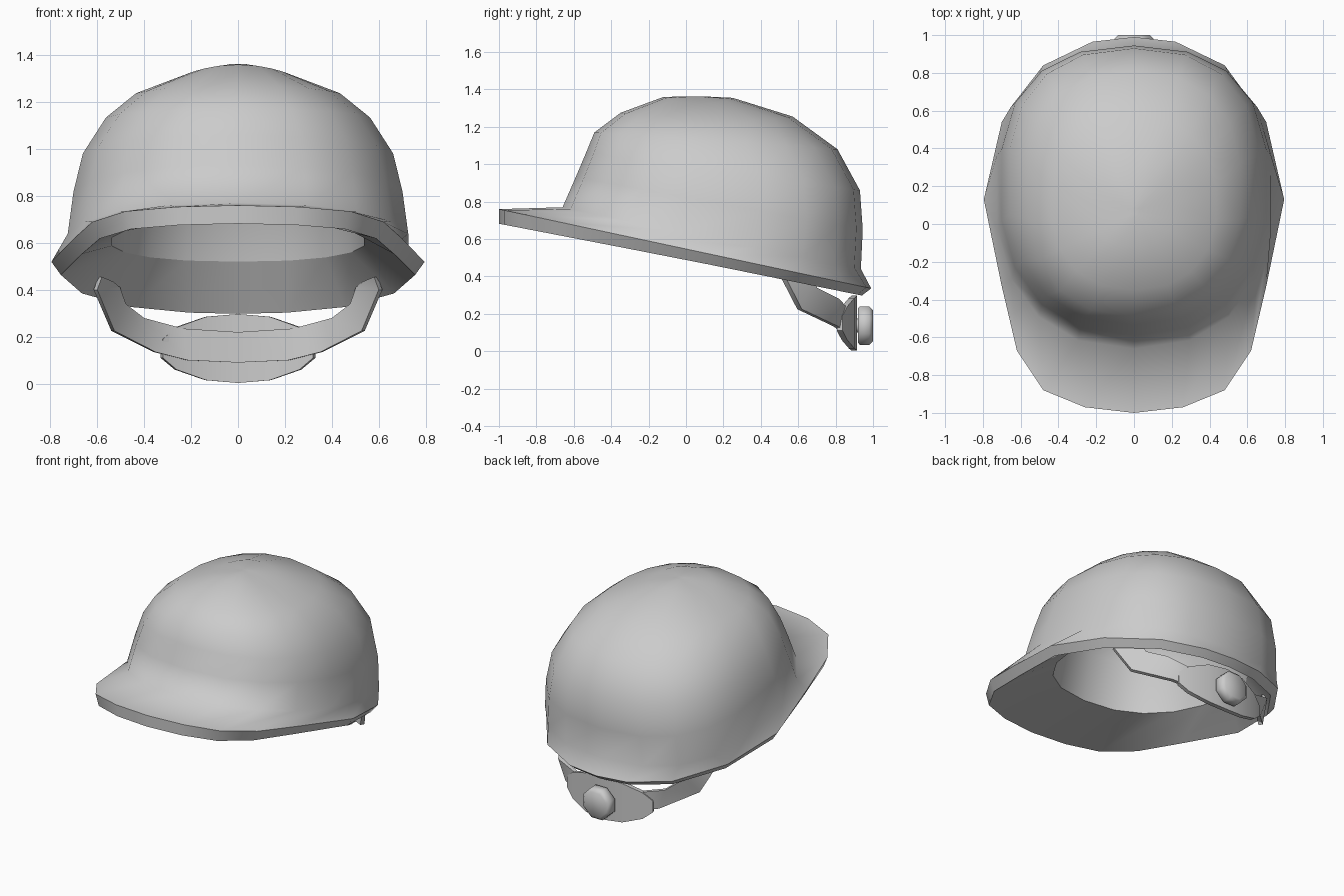
import bpy, bmesh
from math import sin, cos, pi

old = bpy.data.objects.get("Cube")
if old:
    bpy.data.objects.remove(old, do_unlink=True)

grey = bpy.data.materials.new("plain grey")
grey.use_nodes = True
colour = (0.6, 0.6, 0.6, 1)
grey.diffuse_color = colour
grey.node_tree.nodes["Principled BSDF"].inputs["Base Color"].default_value = colour


def loft(name, rings, sharp_rings=(), sharp_angle=None):
    """Skin a list of equal-length closed rings and cap both ends."""
    bm = bmesh.new()
    loops = [[bm.verts.new(p) for p in ring] for ring in rings]
    n = len(loops[0])
    for a, b in zip(loops, loops[1:]):
        for i in range(n):
            bm.faces.new((a[i], a[(i + 1) % n], b[(i + 1) % n], b[i]))
    for end in (loops[0], loops[-1]):
        bm.faces.new(end)
    bmesh.ops.recalc_face_normals(bm, faces=bm.faces)
    for f in bm.faces:
        f.smooth = True
    for r in sharp_rings:
        for i in range(n):
            bm.edges.get((loops[r][i], loops[r][(i + 1) % n])).smooth = False
    mesh = bpy.data.meshes.new(name)
    bm.to_mesh(mesh)
    bm.free()
    obj = bpy.data.objects.new(name, mesh)
    bpy.context.collection.objects.link(obj)
    mesh.materials.append(grey)
    if sharp_angle:
        bpy.ops.object.select_all(action='DESELECT')
        obj.select_set(True)
        bpy.context.view_layer.objects.active = obj
        bpy.ops.object.shade_smooth_by_angle(angle=sharp_angle)
    return obj


def mirrored(half):
    """Complete a half outline that starts and ends on the centre plane."""
    return half + [(-x, y, z) for x, y, z in half[-2:0:-1]]


def dome_ring(front, back, width, z_front, z_back, drop=0.0, square=0.9):
    """Tilted oval from front to back; a lower square gives fuller back corners."""
    half = []
    for k in range(10):
        s, c = sin(k * pi / 9), cos(k * pi / 9)
        s = max(s, 0) ** 0.85
        c = c ** 0.9 if c > 0 else -(-c) ** square
        y = (front + back) / 2 - c * (back - front) / 2
        z = (z_front + z_back) / 2 + c * (z_front - z_back) / 2 - drop * s * s
        half.append((width * s, y, z))
    return mirrored(half)


# Brim outline, lying in a plane that falls toward the back
outline = [(0, -1), (.26, -.97), (.48, -.88), (.62, -.67), (.70, -.33),
           (.795, .13), (.70, .54), (.48, .84), (.22, .965), (0, .99)]
rim_top = mirrored([(x, y, .76 - .213 * (y + 1)) for x, y in outline])
rim_low = [(x * .95, y if y < 0 else y * .95, z - .058 + .02 * y)
           for x, y, z in rim_top]

# Shell: inner dome, opening, brim and outer dome in one skin
shell_rings = [
    dome_ring(-.10, .35, .20, 1.29, 1.27),
    dome_ring(-.33, .60, .41, 1.18, 1.14),
    dome_ring(-.42, .77, .51, 1.00, .90),
    dome_ring(-.49, .83, .545, .69, .52),
    rim_low,
    rim_top,
    dome_ring(-.66, .935, .735, .77, .44, square=.72),
    dome_ring(-.59, .945, .71, .93, .65, square=.72),
    dome_ring(-.535, .93, .67, 1.06, .86, square=.76),
    dome_ring(-.49, .81, .57, 1.17, 1.08, square=.8),
    dome_ring(-.35, .57, .44, 1.275, 1.255, .03),
    dome_ring(-.12, .25, .21, 1.36, 1.355, .035),
    dome_ring(.04, .09, .03, 1.363, 1.363),
]
loft("hard_hat_shell", shell_rings, sharp_rings=(3, 4, 5))


def band(name, stations, thickness):
    """Curved strip from half stations: x, y, z low, then x, y, z high."""
    full = [[(-a[0], *a[1:]), (-b[0], *b[1:])] for a, b in stations[:0:-1]]
    full += stations
    rings = []
    for low, high in full:
        inner = [(x * (1 - thickness), y - thickness, z)
                 for x, y, z in (high, low)]
        rings.append([low, high] + inner)
    return loft(name, rings, sharp_angle=pi / 4)


# Adjusting strap below the back of the shell
band("head_strap", [
    [(0, .88, .09), (0, .88, .22)],
    [(.22, .86, .10), (.24, .86, .235)],
    [(.36, .81, .135), (.41, .82, .28)],
    [(.54, .62, .225), (.49, .70, .34)],
    [(.615, .53, .40), (.515, .68, .41)],
    [(.595, .53, .455), (.545, .62, .435)],
], .025)

# Oval back plate that follows the strap
plate = []
for x, half_height in ((0, .147), (.14, .135), (.27, .09), (.33, .04)):
    y = .915 - .72 * x * x
    plate.append([(x, y, .15 - half_height), (x, y, .15 + half_height)])
band("back_plate", plate, .03)


# Octagonal knob on a short axle
def turned(name, profile):
    rings = [[(r * cos((k + .5) * pi / 4), y, .137 + r * sin((k + .5) * pi / 4))
              for k in range(8)] for r, y in profile]
    loft(name, rings, sharp_angle=pi / 3.5)


turned("knob_axle", [(.04, .89), (.04, .93)])
turned("adjusting_knob", [(.10, .92), (.112, .93), (.112, .98), (.09, 1.0)])
